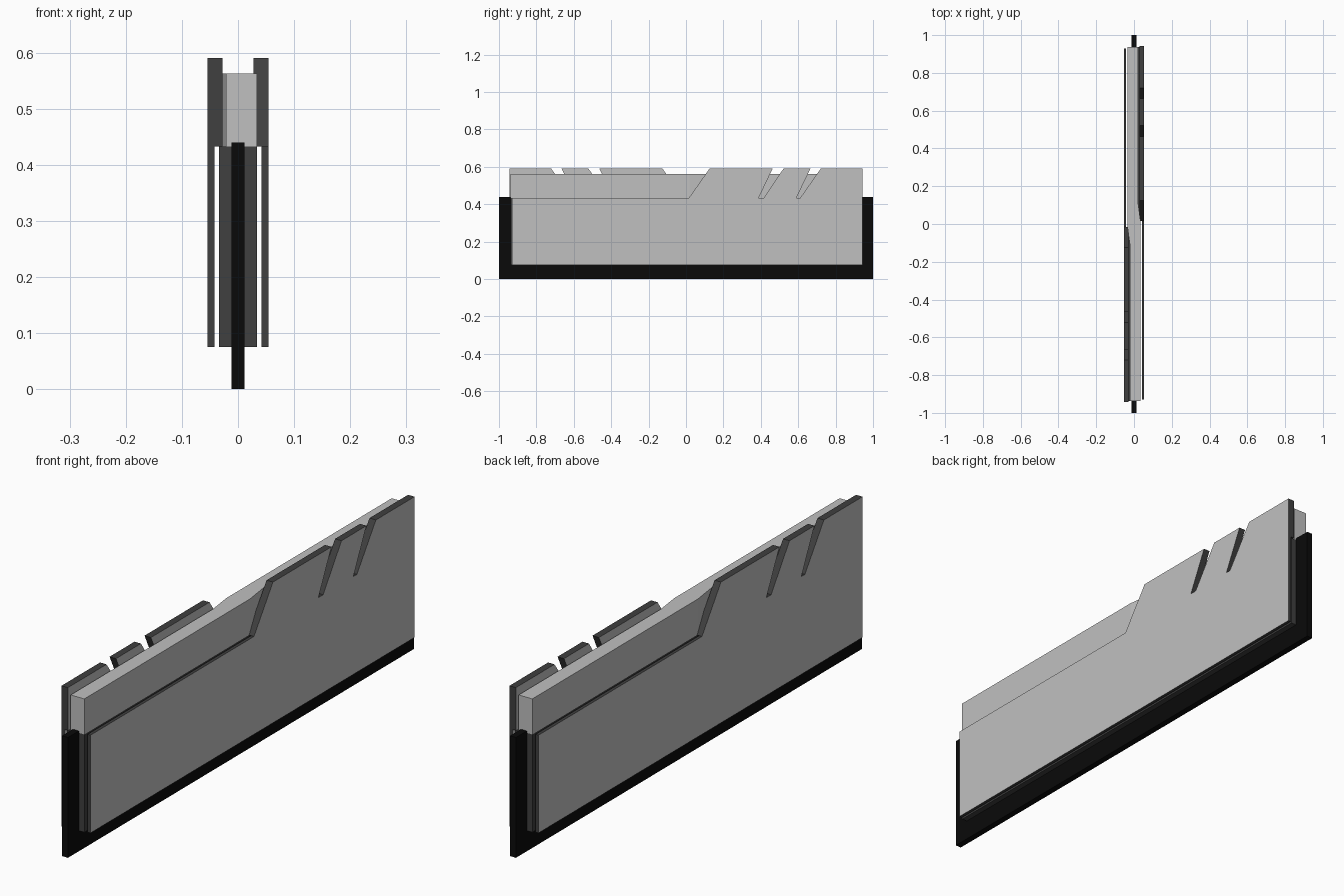
import bpy, bmesh
from mathutils import Vector

cube = bpy.data.objects.get("Cube")
if cube:
    bpy.data.objects.remove(cube, do_unlink=True)


def material(name, value):
    m = bpy.data.materials.new(name)
    m.use_nodes = True
    col = (value, value, value, 1)
    m.diffuse_color = col
    m.node_tree.nodes["Principled BSDF"].inputs["Base Color"].default_value = col
    return m


light = material("light grey metal", 0.53)
dark = material("dark grey edge", 0.05)
black = material("black board", 0.003)


def prism(bm, outline, axis, lo, hi):
    """Extrude a 2D outline along x (axis 0, outline is y-z) or z (axis 2, outline is x-y)."""
    def point(a, b, c):
        return (c, a, b) if axis == 0 else (a, b, c)
    face = bm.faces.new([bm.verts.new(point(a, b, lo)) for a, b in outline])
    new = bmesh.ops.extrude_face_region(bm, geom=[face])["geom"]
    shift = Vector(point(0, 0, hi - lo))
    bmesh.ops.translate(bm, vec=shift, verts=[v for v in new if isinstance(v, bmesh.types.BMVert)])


def finish(bm, name, mats, rim_rule=False):
    bmesh.ops.recalc_face_normals(bm, faces=bm.faces)
    if rim_rule:
        for f in bm.faces:
            f.material_index = 0 if abs(f.normal.x) > 0.5 else 1
    mesh = bpy.data.meshes.new(name)
    bm.to_mesh(mesh)
    bm.free()
    for m in mats:
        mesh.materials.append(m)
    ob = bpy.data.objects.new(name, mesh)
    bpy.context.scene.collection.objects.link(ob)
    return ob


def rect(a0, a1, b0, b1):
    return [(a0, b0), (a1, b0), (a1, b1), (a0, b1)]


LOW, MID, TOP = 0.075, 0.433, 0.59

# Circuit board
bm = bmesh.new()
prism(bm, rect(-1, 1, 0, 0.44), 0, -0.012, 0.012)
finish(bm, "circuit_board", [black])

# Dark core around the board
bm = bmesh.new()
prism(bm, rect(-0.937, 0.937, LOW, MID), 0, -0.034, 0.034)
finish(bm, "inner_core", [dark])

# Light top bar, stepping sideways at the middle
half = [(0.034, -0.937), (0.034, 0.02), (0.021, 0.115), (0.021, 0.937)]
bm = bmesh.new()
prism(bm, half + [(-x, -y) for x, y in half], 2, MID, 0.563)
finish(bm, "top_bar", [light])

# Side plates: thin lower sheet and three thick slanted fingers, turned half round for the other side
fingers = [(0.015, 0.388, 0.125, 0.463),
           (0.415, 0.59, 0.521, 0.665),
           (0.61, 0.943, 0.72, 0.943)]
for side, name in ((1, "left_plate"), (-1, "right_plate")):
    bm = bmesh.new()
    prism(bm, rect(-0.93, 0.943, LOW, MID), 0, 0.042, 0.054)
    for b0, b1, t0, t1 in fingers:
        prism(bm, [(b0, MID), (b1, MID), (t1, TOP), (t0, TOP)], 0, 0.028, 0.054)
    for v in bm.verts:
        v.co.x *= side
        v.co.y *= side
    finish(bm, name, [light, dark], rim_rule=True)
